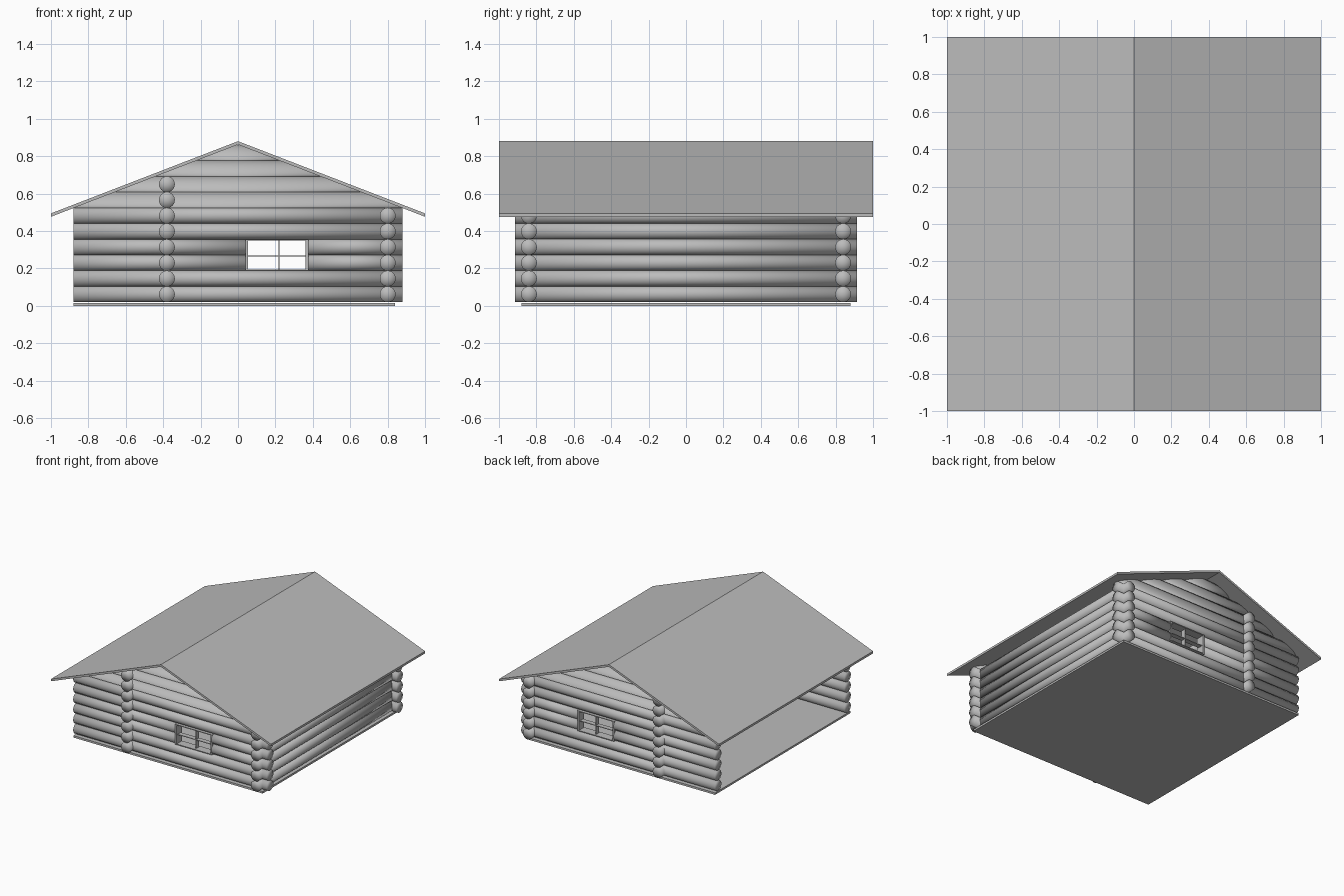
import bpy, bmesh, math
from mathutils import Matrix, Vector

cube = bpy.data.objects.get("Cube")
if cube:
    bpy.data.objects.remove(cube, do_unlink=True)

RADIUS, PITCH, FIRST = 0.0425, 0.084, 0.062   # log radius, row spacing, first row height
WALL_Y, WALL_X, PORCH_X = 0.84, 0.8, -0.38    # wall centre lines
END_X, END_Y = 0.88, 0.915                    # log ends
RIDGE, SLOPE, SLAB = 0.88, 0.386, 0.018       # roof shape
WIN_X, WIN_Z, WIN_W, WIN_H = 0.208, 0.272, 0.335, 0.166


def material(name, value):
    mat = bpy.data.materials.new(name)
    mat.use_nodes = True
    color = (value, value, value, 1)
    mat.diffuse_color = color
    mat.node_tree.nodes["Principled BSDF"].inputs["Base Color"].default_value = color
    return mat


GREY = material("plain grey", 0.5)


def finish(name, bm, smooth=False):
    bmesh.ops.recalc_face_normals(bm, faces=bm.faces)
    for face in bm.faces:
        face.smooth = smooth
    mesh = bpy.data.meshes.new(name)
    bm.to_mesh(mesh)
    bm.free()
    mesh.materials.append(GREY)
    obj = bpy.data.objects.new(name, mesh)
    bpy.context.collection.objects.link(obj)
    return obj


def add_box(bm, center, size):
    bmesh.ops.create_cube(bm, size=1, matrix=Matrix.Translation(center) @ Matrix.Diagonal((*size, 1)))


def add_log(bm, axis, start, end, offset, row):
    """Lay one log along an axis, at a sideways offset and a row."""
    middle, z = (start + end) / 2, FIRST + row * PITCH
    if axis == "X":
        place = Matrix.Translation((middle, offset, z)) @ Matrix.Rotation(math.pi / 2, 4, "Y")
    else:
        place = Matrix.Translation((offset, middle, z)) @ Matrix.Rotation(math.pi / 2, 4, "X")
    bmesh.ops.create_cone(bm, cap_ends=True, cap_tris=True, segments=24, radius1=RADIUS,
                          radius2=RADIUS, depth=end - start, matrix=place)


def trim_to_roof(bm):
    """Cut logs along the underside of both roof slopes."""
    for side in (-1, 1):
        geom = bm.verts[:] + bm.edges[:] + bm.faces[:]
        bmesh.ops.bisect_plane(bm, geom=geom, dist=1e-5, plane_co=(0, 0, RIDGE - SLAB),
                               plane_no=Vector((side * SLOPE, 0, 1)).normalized(), clear_outer=True)
        bmesh.ops.holes_fill(bm, edges=[e for e in bm.edges if e.is_boundary], sides=0)


# Gable walls, with two rows split around the window
for name, y in (("front_wall", -WALL_Y), ("back_wall", WALL_Y)):
    bm = bmesh.new()
    for row in range(10):
        if row in (2, 3):
            add_log(bm, "X", -END_X, WIN_X - WIN_W / 2, y, row)
            add_log(bm, "X", WIN_X + WIN_W / 2, END_X, y, row)
        else:
            add_log(bm, "X", -END_X, END_X, y, row)
    trim_to_roof(bm)
    finish(name, bm, smooth=True)

# Side wall and the inner wall behind the open porch
for name, x, rows in (("side_wall", WALL_X, 6), ("porch_wall", PORCH_X, 8)):
    bm = bmesh.new()
    for row in range(rows):
        add_log(bm, "Y", -END_Y, END_Y, x, row)
    trim_to_roof(bm)
    finish(name, bm, smooth=True)

# Windows: thin frame with crossed bars
for name, y in (("front_window", -WALL_Y), ("back_window", WALL_Y)):
    bm = bmesh.new()
    for side in (-1, 1):
        add_box(bm, (WIN_X + side * (WIN_W / 2 - 0.007), y, WIN_Z), (0.014, 0.07, WIN_H))
        add_box(bm, (WIN_X, y, WIN_Z + side * (WIN_H / 2 - 0.003)), (WIN_W, 0.07, 0.006))
    add_box(bm, (WIN_X + 0.01, y, WIN_Z), (0.005, 0.04, WIN_H))
    add_box(bm, (WIN_X, y, WIN_Z - 0.005), (WIN_W, 0.04, 0.005))
    finish(name, bm)

# Floor slab
bm = bmesh.new()
add_box(bm, (-0.02, 0, 0.008), (1.72, 1.76, 0.016))
finish("floor", bm)

# Roof: bent slab profile swept from front to back
bm = bmesh.new()
profile = [(-1, RIDGE - SLOPE), (0, RIDGE), (1, RIDGE - SLOPE)]
profile += [(x, z - SLAB) for x, z in reversed(profile)]
face = bm.faces.new([bm.verts.new((x, -1, z)) for x, z in profile])
swept = bmesh.ops.extrude_face_region(bm, geom=[face])["geom"]
bmesh.ops.translate(bm, vec=(0, 2, 0), verts=[v for v in swept if isinstance(v, bmesh.types.BMVert)])
finish("roof", bm)
